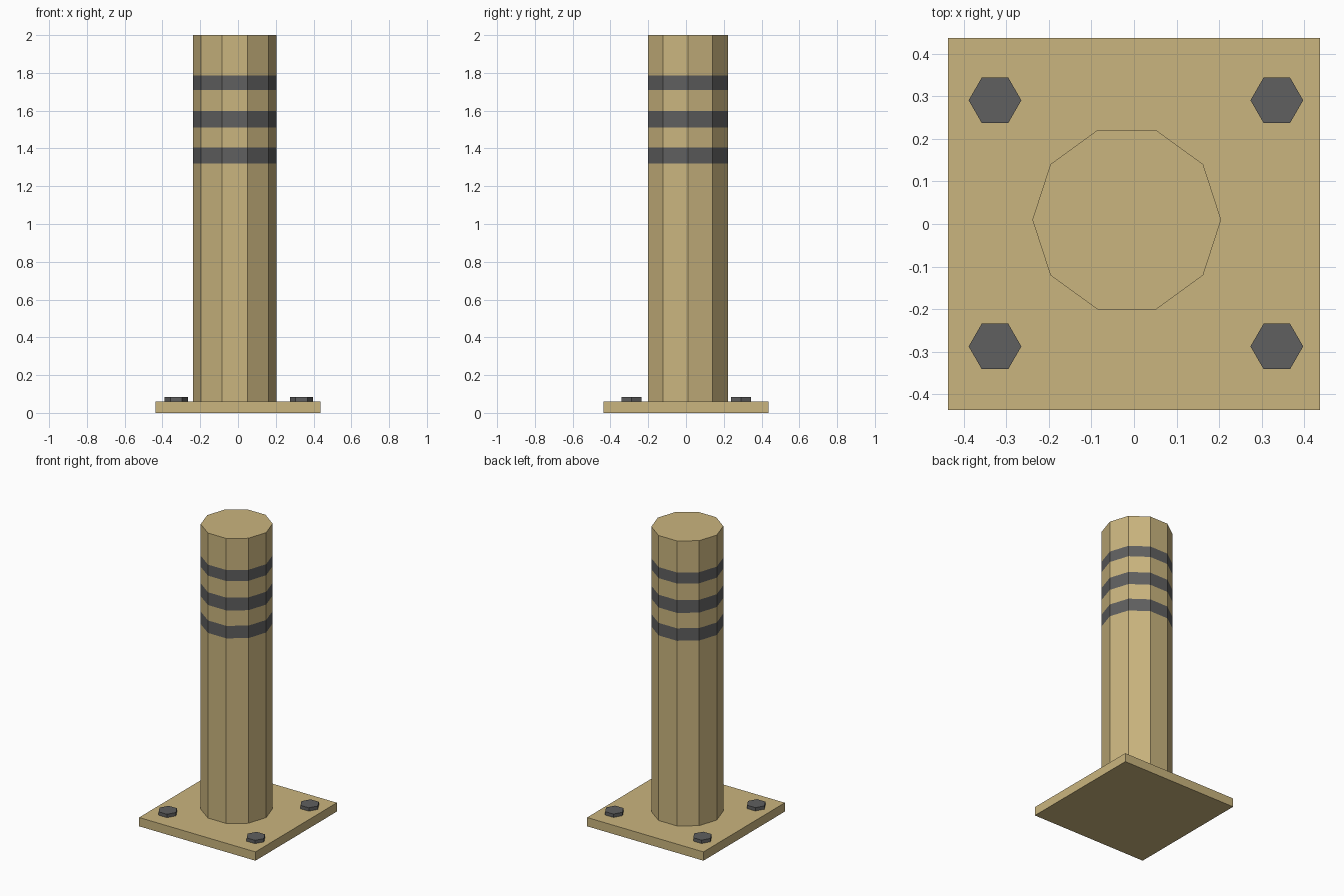
import bpy, bmesh
from math import cos, sin, pi

if "Cube" in bpy.data.objects:
    bpy.data.objects.remove(bpy.data.objects["Cube"])


def material(name, rgb):
    m = bpy.data.materials.new(name)
    m.diffuse_color = (*rgb, 1)
    m.use_nodes = True
    m.node_tree.nodes["Principled BSDF"].inputs["Base Color"].default_value = m.diffuse_color
    return m


tan = material("tan_paint", (0.59, 0.46, 0.21))
dark = material("dark_grey", (0.115, 0.115, 0.115))


def prism(name, sides, radius, x, y, levels, mats, striped=False):
    """Upright regular prism with rings at the given heights."""
    bm = bmesh.new()
    rings = [[bm.verts.new((x + radius * cos(2 * pi * i / sides),
                            y + radius * sin(2 * pi * i / sides), z))
              for i in range(sides)] for z in levels]
    for k, (lo, hi) in enumerate(zip(rings, rings[1:])):
        for i in range(sides):
            j = (i + 1) % sides
            f = bm.faces.new((lo[i], lo[j], hi[j], hi[i]))
            f.material_index = k % 2 if striped else 0
    bm.faces.new(rings[0][::-1])
    bm.faces.new(rings[-1])
    me = bpy.data.meshes.new(name)
    bm.to_mesh(me)
    bm.free()
    for m in mats:
        me.materials.append(m)
    ob = bpy.data.objects.new(name, me)
    bpy.context.collection.objects.link(ob)
    return ob


# Square base plate
bpy.ops.mesh.primitive_cube_add(size=1, location=(0, 0, 0.03))
plate = bpy.context.object
plate.name = "base_plate"
plate.scale = (0.876, 0.876, 0.06)
plate.data.materials.append(tan)

# Ten-sided post with three flush dark bands
prism("post", 10, 0.222, -0.017, 0.01,
      (0.06, 1.32, 1.405, 1.51, 1.597, 1.71, 1.785, 2.0), (tan, dark), True)

# Hexagonal bolt heads at the plate corners
for side, x in (("left", -0.327), ("right", 0.336)):
    for end, y in (("front", -0.288), ("back", 0.291)):
        prism(f"bolt_{end}_{side}", 6, 0.062, x, y, (0.06, 0.083), (dark,))
